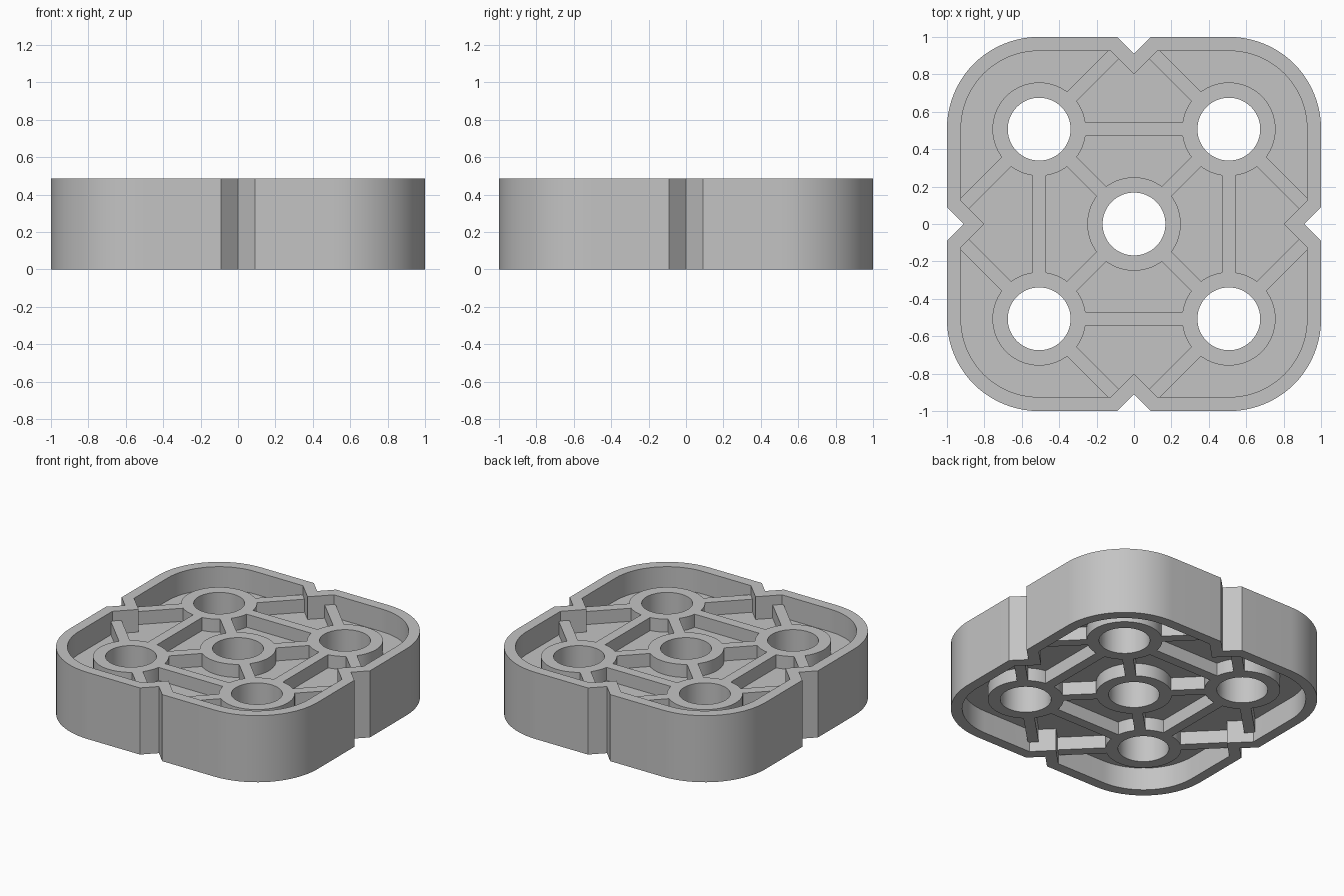
import bpy, bmesh, math
from mathutils import Matrix, Vector

if "Cube" in bpy.data.objects:
    bpy.data.objects.remove(bpy.data.objects["Cube"], do_unlink=True)

HEIGHT = 0.485
PITCH = 0.507                  # distance of the corner bosses from the axes
BOSS_Z = (0.07, HEIGHT - 0.07)
WEB_Z = (0.165, HEIGHT - 0.165)

grey = bpy.data.materials.new("plain_grey")
grey.use_nodes = True
grey.diffuse_color = (0.55, 0.55, 0.55, 1)
grey.node_tree.nodes["Principled BSDF"].inputs["Base Color"].default_value = (0.55, 0.55, 0.55, 1)


def finish(name, bm):
    bmesh.ops.recalc_face_normals(bm, faces=bm.faces)
    mesh = bpy.data.meshes.new(name)
    bm.to_mesh(mesh)
    bm.free()
    mesh.materials.append(grey)
    obj = bpy.data.objects.new(name, mesh)
    bpy.context.collection.objects.link(obj)
    return obj


def outline(half, radius, notch, apex, steps=20):
    """Rounded square with a V notch in the middle of each side."""
    side = [(half, -notch), (apex, 0), (half, notch)]
    c = half - radius
    for i in range(steps + 1):
        a = math.pi / 2 * i / steps
        side.append((c + radius * math.cos(a), c + radius * math.sin(a)))
    return [Matrix.Rotation(math.pi / 2 * k, 2) @ Vector(p) for k in range(4) for p in side]


def prism(name, points, z):
    bm = bmesh.new()
    low, high = [[bm.verts.new((p[0], p[1], h)) for p in points] for h in z]
    bm.faces.new(low)
    bm.faces.new(high)
    for i in range(len(low)):
        bm.faces.new((low[i - 1], low[i], high[i], high[i - 1]))
    return finish(name, bm)


def ring_wall(name, outer, inner, z):
    bm = bmesh.new()
    loops = [[bm.verts.new((p[0], p[1], h)) for p in pts]
             for pts, h in ((outer, z[0]), (outer, z[1]), (inner, z[1]), (inner, z[0]))]
    for k in range(4):
        a, b = loops[k - 1], loops[k]
        for i in range(len(a)):
            bm.faces.new((a[i - 1], a[i], b[i], b[i - 1]))
    return finish(name, bm)


def cylinder(name, centre, radius, z):
    n = 64
    return prism(name, [(centre[0] + radius * math.cos(math.tau * i / n),
                         centre[1] + radius * math.sin(math.tau * i / n)) for i in range(n)], z)


def rib(name, start, end, width=0.073):
    a, b = Vector(start), Vector(end)
    d = (b - a).normalized() * width / 2
    s = Vector((-d.y, d.x))
    return prism(name, [a - s, b - s, b + s, a + s], BOSS_Z)


def combine(base, parts, operation):
    bpy.context.view_layer.objects.active = base
    for part in parts:
        mod = base.modifiers.new("join", 'BOOLEAN')
        mod.operation, mod.solver, mod.object = operation, 'EXACT', part
        bpy.ops.object.modifier_apply(modifier=mod.name)
        bpy.data.objects.remove(part, do_unlink=True)


# Outer wall, and the web whose edge is buried in it
plate = ring_wall("ribbed_plate", outline(1, 0.49, 0.09, 0.91),
                  outline(0.925, 0.415, 0.125, 0.80), (0, HEIGHT))
parts = [prism("web", outline(0.96, 0.45, 0.105, 0.855), WEB_Z)]

# Bosses
corners = [(PITCH, PITCH), (-PITCH, PITCH), (-PITCH, -PITCH), (PITCH, -PITCH)]
centres = [(0, 0)] + corners
parts += [cylinder("boss", c, 0.25, BOSS_Z) for c in centres]

# Ribs: square between bosses, diagonals through the centre, diamond to the notches
for k, c in enumerate(corners):
    parts.append(rib("square_rib", corners[k - 1], c))
    sx, sy = math.copysign(1, c[0]), math.copysign(1, c[1])
    parts.append(rib("notch_rib", (0.1 * sx, 0.914 * sy), (0.914 * sx, 0.1 * sy)))
for k in range(2):
    parts.append(rib("diagonal_rib", corners[k], corners[k + 2]))

combine(plate, parts, 'UNION')

# Through holes in the bosses
combine(plate, [cylinder("hole_cutter", c, 0.168, (-0.1, HEIGHT + 0.1)) for c in centres], 'DIFFERENCE')

plate.select_set(True)
bpy.context.view_layer.objects.active = plate
bpy.ops.object.shade_smooth_by_angle(angle=math.radians(30))
